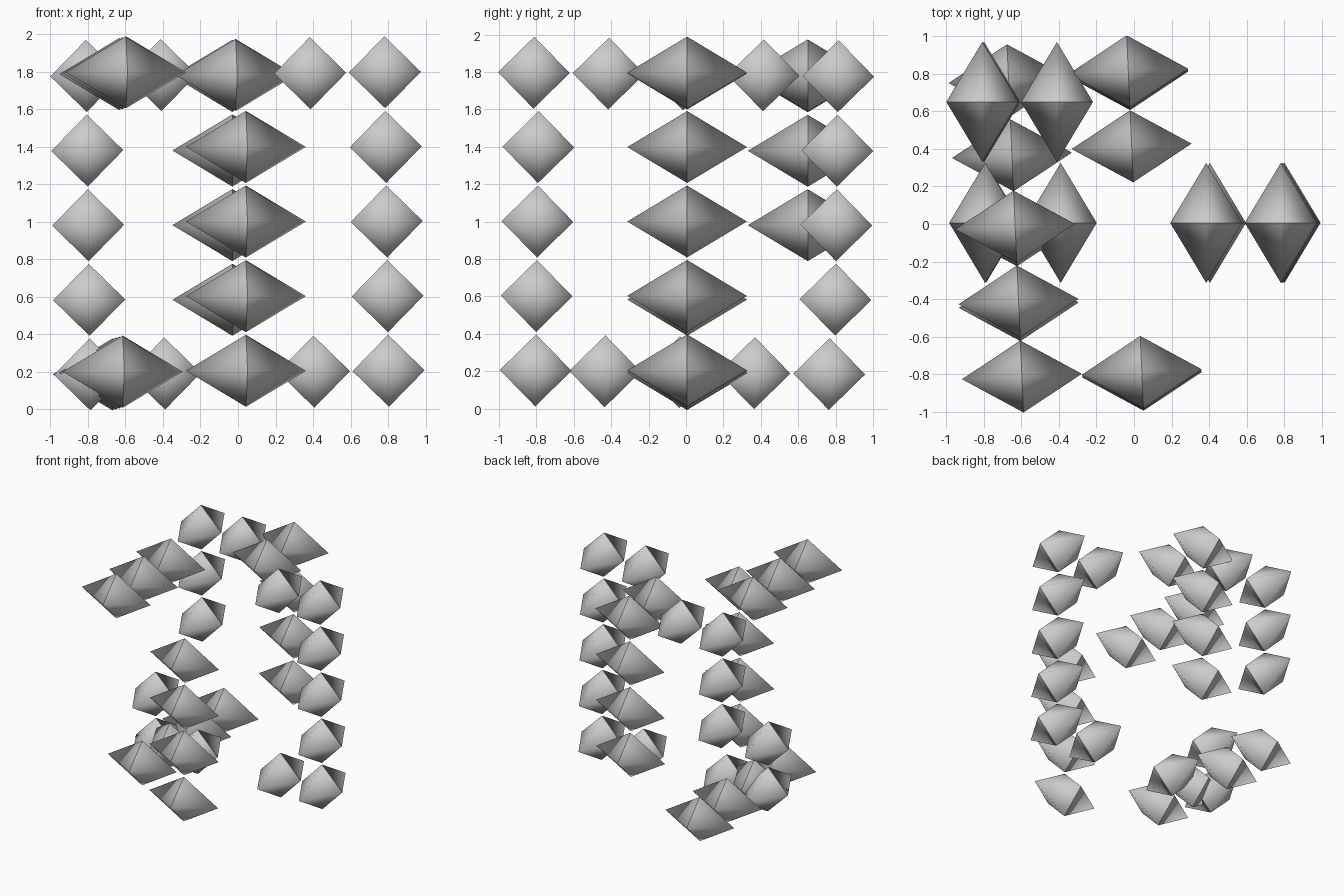
import bpy
from mathutils import Matrix, Vector

if "Cube" in bpy.data.objects:
    bpy.data.objects.remove(bpy.data.objects["Cube"])

LENGTH, RADIUS = 0.32, 0.192          # half length and half width of a spindle
ROWS = [0.195 + 0.398 * i for i in range(5)]   # five levels, bottom to top


def spindle_mesh():
    """Two four-sided cones base to base, smooth sides, sharp middle ring."""
    ring = [(0, RADIUS, 0), (0, 0, RADIUS), (0, -RADIUS, 0), (0, 0, -RADIUS)]
    verts = ring + [(LENGTH, 0, 0), (-LENGTH, 0, 0)]
    faces = []
    for i in range(4):
        j = (i + 1) % 4
        faces += [(i, j, 4), (j, i, 5)]
    mesh = bpy.data.meshes.new("spindle")
    mesh.from_pydata(verts, [], faces)
    for p in mesh.polygons:
        p.use_smooth = True
    for e in mesh.edges:
        e.use_edge_sharp = max(e.vertices) < 4
    mesh.update()
    return mesh


mesh = spindle_mesh()


def place(name, cells, group):
    """Place spindles at (x, y, rows) cells inside a slightly turned group."""
    for x, y, rows in cells:
        for r in rows:
            ob = bpy.data.objects.new(name, mesh)
            bpy.context.collection.objects.link(ob)
            ob.matrix_world = group @ Matrix.Translation((x, y, ROWS[r] - 0.99))


# spindles lying along x: the outline read from the right side
side_group = (Matrix.Translation((0.006, 0.005, 0.99))
              @ Matrix.Rotation(0.045, 4, 'Z') @ Matrix.Rotation(-0.012, 4, 'X'))
place("crosswise_spindle", [
    (0, 0.8, (1, 2, 3, 4)),
    (0, 0.4, (4,)),
    (0, -0.8, (0, 1, 2, 3)),
    (-0.64, 0.8, (0,)),
    (-0.64, 0.4, (0,)),
    (-0.64, 0, (0, 4)),
    (-0.64, -0.4, (0, 4)),
    (-0.64, -0.8, (4,)),
], side_group)

# spindles lying along y: the outline read from the front
turn = Matrix.Rotation(1.5707963, 4, 'Z')
front_group = (Matrix.Translation((-0.003, 0.006, 0.99))
               @ Matrix.Rotation(-0.0125, 4, 'Y') @ turn)


def along_y(cells):
    # express x/y positions in the quarter-turned frame
    return [(y, -x, rows) for x, y, rows in cells]


place("lengthwise_spindle", along_y([
    (0.796, 0, (0, 1, 2, 3, 4)),
    (0.398, 0, (0, 4)),
    (-0.398, 0, (0,)),
    (-0.398, 0.645, (4,)),
    (-0.796, 0, (0, 1)),
    (-0.796, 0.645, (2, 3, 4)),
]), front_group)
